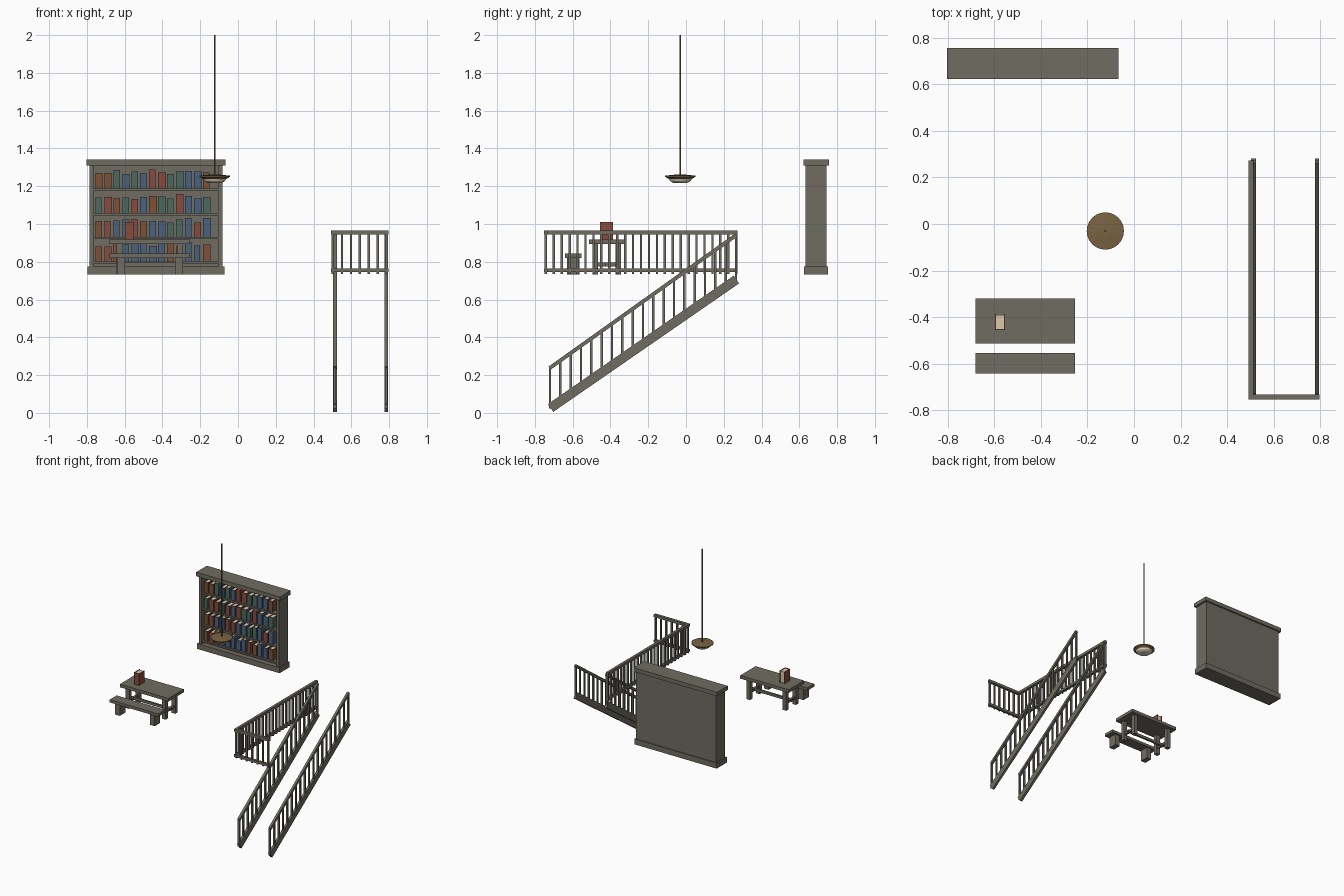
import bpy, bmesh, math, random
from mathutils import Matrix, Vector

if "Cube" in bpy.data.objects:
    bpy.data.objects.remove(bpy.data.objects["Cube"])

random.seed(4)


def material(name, rgb):
    m = bpy.data.materials.new(name)
    m.diffuse_color = (*rgb, 1)
    m.use_nodes = True
    m.node_tree.nodes["Principled BSDF"].inputs["Base Color"].default_value = m.diffuse_color
    return m


WOOD = material("wood", (0.16, 0.15, 0.12))
BRASS = material("brass", (0.19, 0.125, 0.055))
GLASS = material("glass", (0.75, 0.68, 0.53))
PAGES = material("pages", (0.72, 0.58, 0.42))
COVERS = [material("cover_" + n, c) for n, c in (
    ("red", (0.24, 0.07, 0.05)), ("green", (0.07, 0.14, 0.11)),
    ("blue", (0.07, 0.12, 0.2)), ("brown", (0.2, 0.08, 0.04)))]


def finish(name, bm, mat):
    me = bpy.data.meshes.new(name)
    bm.to_mesh(me)
    bm.free()
    me.materials.append(mat)
    ob = bpy.data.objects.new(name, me)
    bpy.context.collection.objects.link(ob)
    return ob


def boxes(name, items, mat=WOOD):
    """One object from boxes given as (x0, x1, y0, y1, z0, z1)."""
    bm = bmesh.new()
    for x0, x1, y0, y1, z0, z1 in items:
        bmesh.ops.create_cube(bm, size=1, matrix=Matrix.Translation(
            ((x0 + x1) / 2, (y0 + y1) / 2, (z0 + z1) / 2)) @
            Matrix.Diagonal((x1 - x0, y1 - y0, z1 - z0, 1)))
    return finish(name, bm, mat)


def beam(name, x0, x1, start, end, thick):
    """Sloping bar in the y-z plane with square ends."""
    a, b = Vector((0, *start)), Vector((0, *end))
    d = b - a
    bm = bmesh.new()
    bmesh.ops.create_cube(bm, size=1, matrix=Matrix.Translation(
        (a + b) / 2 + Vector(((x0 + x1) / 2, 0, 0))) @
        Matrix.Rotation(math.atan2(d.z, d.y), 4, 'X') @
        Matrix.Diagonal((x1 - x0, d.length, thick, 1)))
    return finish(name, bm, WOOD)


def lathe(name, profile, centre, mat, sides=24):
    bm = bmesh.new()
    vs = [bm.verts.new((r, 0, z)) for r, z in profile]
    es = [bm.edges.new(p) for p in zip(vs, vs[1:])]
    bmesh.ops.spin(bm, geom=vs + es, axis=(0, 0, 1), cent=(0, 0, 0),
                   steps=sides, angle=2 * math.pi)
    bmesh.ops.remove_doubles(bm, verts=bm.verts, dist=1e-5)
    bmesh.ops.recalc_face_normals(bm, faces=bm.faces)
    ob = finish(name, bm, mat)
    ob.location = (*centre, 0)
    return ob


def book(name, x, w, y0, y1, z, h, mat):
    """Upright book: two boards, a spine at the front, pages inside."""
    t = w * 0.12
    boxes(name + "_cover", [(x, x + t, y0, y1, z, z + h),
                            (x + w - t, x + w, y0, y1, z, z + h),
                            (x + t, x + w - t, y0, y0 + t, z, z + h)], mat)
    boxes(name + "_pages", [(x + t, x + w - t, y0 + t, y1 - t, z + .002, z + h - .003)], PAGES)


# Bookcase
boxes("bookcase_cornice", [(-.803, -.066, .622, .756, 1.31, 1.342)])
boxes("bookcase_plinth", [(-.797, -.072, .625, .753, .732, .775)])
boxes("bookcase_sides", [(-.787, -.765, .632, .745, .775, 1.31),
                         (-.103, -.081, .632, .745, .775, 1.31)])
boxes("bookcase_back", [(-.765, -.103, .733, .745, .775, 1.31)])
shelf_tops = [.803, .932, 1.058, 1.188]
boxes("bookcase_shelves", [(-.765, -.103, .638, .733, z - .012, z) for z in shelf_tops])

# Books on the shelves
for row, z in enumerate(shelf_tops):
    x = -.755
    for i in range(13):
        w = random.uniform(.032, .042)
        book(f"shelf_book_{row}_{i}", x, w, .648, .72, z,
             random.uniform(.075, .102), random.choice(COVERS))
        x += .0475

# Table with stretcher
boxes("table_top", [(-.68, -.253, -.513, -.32, .893, .918)])
boxes("table_legs", [(x, x + .032, y, y + .03, .732, .893)
                     for x in (-.642, -.323) for y in (-.495, -.373)])
boxes("table_stretchers", [(-.642, -.291, -.427, -.411, .776, .796)] +
      [(x, x + .016, -.465, -.373, .776, .796) for x in (-.634, -.315)])
book("table_book", -.597, .044, -.455, -.386, .918, .093, COVERS[0])

# Bench
boxes("bench_seat", [(-.68, -.253, -.641, -.553, .821, .843)])
boxes("bench_legs", [(x, x + .042, -.631, -.563, .732, .821) for x in (-.64, -.333)])

# Hanging lamp
LAMP = (-.123, -.03)
lathe("lamp_rod", [(0, 1.25), (.0045, 1.25), (.0045, 2), (0, 2)], LAMP, BRASS, 8)
lathe("lamp_shade", [(0, 1.262), (.02, 1.262), (.08, 1.256), (.08, 1.25), (.05, 1.232), (0, 1.232)],
      LAMP, BRASS)
lathe("lamp_bowl", [(0, 1.238), (.06, 1.238), (.055, 1.228), (.038, 1.218), (0, 1.216)], LAMP, GLASS)

# Stair stringers, handrails and balusters
slope = .71 / .995
for side, x0, x1 in (("left", .503, .523), ("right", .776, .794)):
    beam(f"stair_stringer_{side}", x0, x1, (-.717, .026), (.267, .706), .05)
    beam(f"stair_handrail_{side}", x0, x1, (-.722, .237), (.268, .943), .02)
    ys = [-.72 + .985 * i / 18 for i in range(19)]
    boxes(f"stair_balusters_{side}", [(x0 + .003, x1 - .003, y - .006, y + .006,
          .026 + (y + .717) * .691, .237 + (y + .722) * .713) for y in ys])

# Landing balustrade: long side and short front side
for label, z0, z1 in (("top", .945, .966), ("bottom", .745, .764)):
    boxes(f"landing_{label}_rail", [(.492, .513, -.752, .272, z0, z1),
                                    (.513, .796, -.752, -.731, z0, z1)])
boxes("landing_side_balusters", [(.496, .509, y - .006, y + .006, .735, .95)
      for y in [-.742 + 1.008 * i / 24 for i in range(25)]])
boxes("landing_front_balusters", [(x - .006, x + .006, -.748, -.735, .735, .95)
      for x in [.503 + .284 * i / 6 for i in range(1, 7)]])
